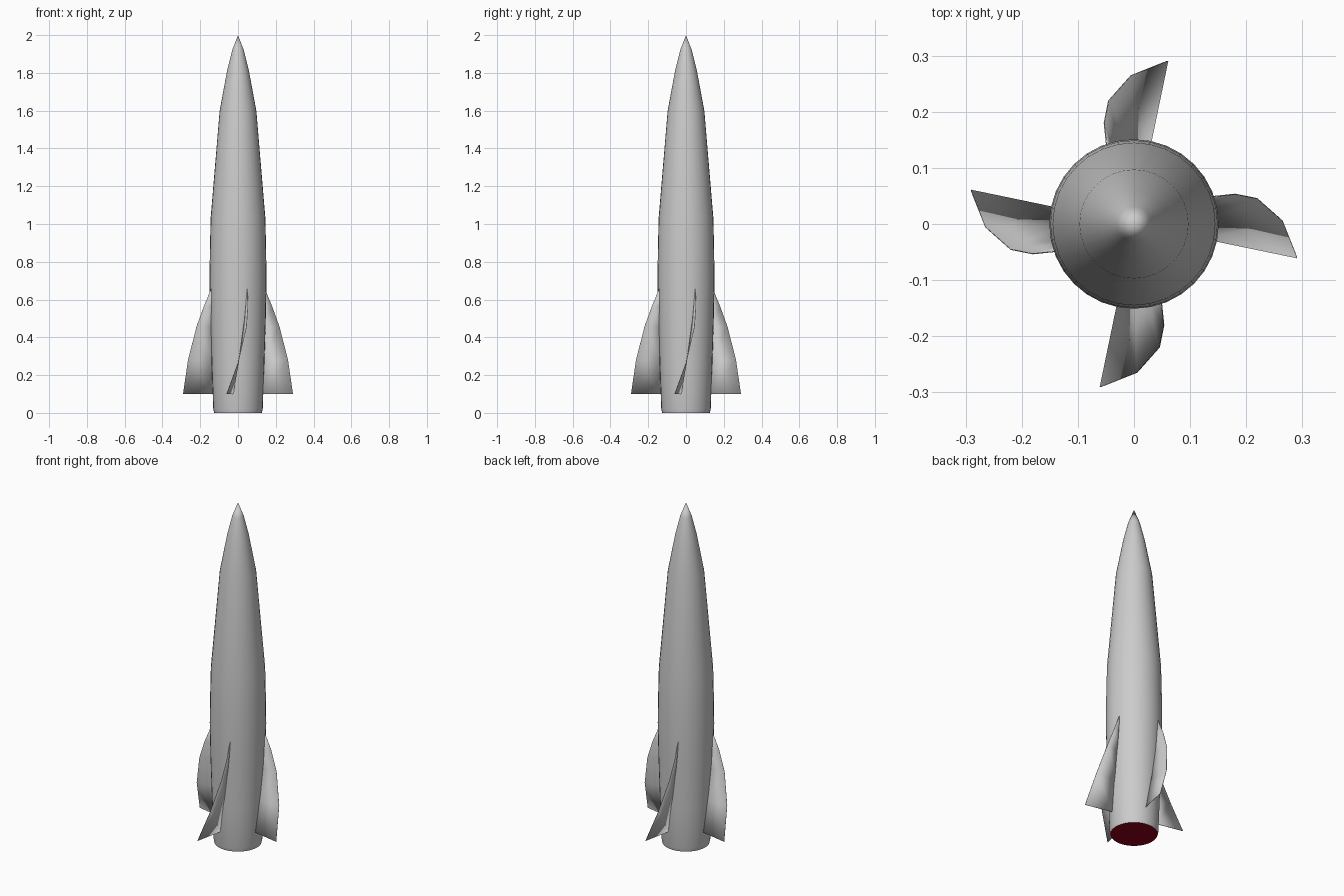
import bpy, bmesh, math

if "Cube" in bpy.data.objects:
    bpy.data.objects.remove(bpy.data.objects["Cube"])

SIDES = 32


def make_object(name, bm):
    bmesh.ops.recalc_face_normals(bm, faces=bm.faces[:])
    mesh = bpy.data.meshes.new(name)
    bm.to_mesh(mesh)
    bm.free()
    obj = bpy.data.objects.new(name, mesh)
    bpy.context.collection.objects.link(obj)
    return obj


def smooth(obj, degrees):
    bpy.ops.object.select_all(action='DESELECT')
    obj.select_set(True)
    bpy.context.view_layer.objects.active = obj
    bpy.ops.object.shade_smooth_by_angle(angle=math.radians(degrees))


# Body: tapered hull turned from one profile of (radius, height)
profile = [(0.126, 0.0), (0.131, 0.022), (0.139, 0.25), (0.147, 0.5), (0.151, 0.7),
           (0.149, 0.85), (0.145, 1.03), (0.097, 1.6), (0.058, 1.81), (0.031, 1.92)]
bm = bmesh.new()
rings = []
for r, z in profile:
    rings.append([bm.verts.new((r * math.cos(2 * math.pi * i / SIDES),
                                r * math.sin(2 * math.pi * i / SIDES), z))
                  for i in range(SIDES)])
for low, high in zip(rings, rings[1:]):
    for i in range(SIDES):
        j = (i + 1) % SIDES
        bm.faces.new((low[i], low[j], high[j], high[i]))
tip = bm.verts.new((0, 0, 2.0))
for i in range(SIDES):
    bm.faces.new((rings[-1][i], rings[-1][(i + 1) % SIDES], tip))
body = make_object("rocket_body", bm)
smooth(body, 40)

# Exhaust: red disc closing the base
bm = bmesh.new()
bmesh.ops.create_circle(bm, cap_ends=True, segments=SIDES, radius=0.126)
exhaust = make_object("exhaust_disc", bm)
if exhaust.data.polygons[0].normal.z > 0:
    exhaust.data.flip_normals()
red = bpy.data.materials.new("exhaust_red")
red.diffuse_color = (0.28, 0.0, 0.01, 1.0)
red.use_nodes = True
red.node_tree.nodes["Principled BSDF"].inputs["Base Color"].default_value = red.diffuse_color
exhaust.data.materials.append(red)

# Fins: thin twisted sheets, rows of (outer radius, angle, height)
fin_rows = [(0.297, -11.7, 0.10), (0.265, 1.1, 0.28), (0.2245, 11.6, 0.455),
            (0.188, 16.4, 0.565), (0.151, 19.0, 0.655)]
for k in range(4):
    bm = bmesh.new()
    rows = []
    for outer, angle, z in fin_rows:
        a = math.radians(angle + 90 * k)
        rows.append([bm.verts.new((r * math.cos(a), r * math.sin(a), z))
                     for r in (0.125, outer)])
    for low, high in zip(rows, rows[1:]):
        bm.faces.new((low[0], low[1], high[1], high[0]))
    fin = make_object("fin_%d" % (k + 1), bm)
    smooth(fin, 40)
    sheet = fin.modifiers.new("thickness", 'SOLIDIFY')
    sheet.thickness = 0.002
    sheet.offset = 0
